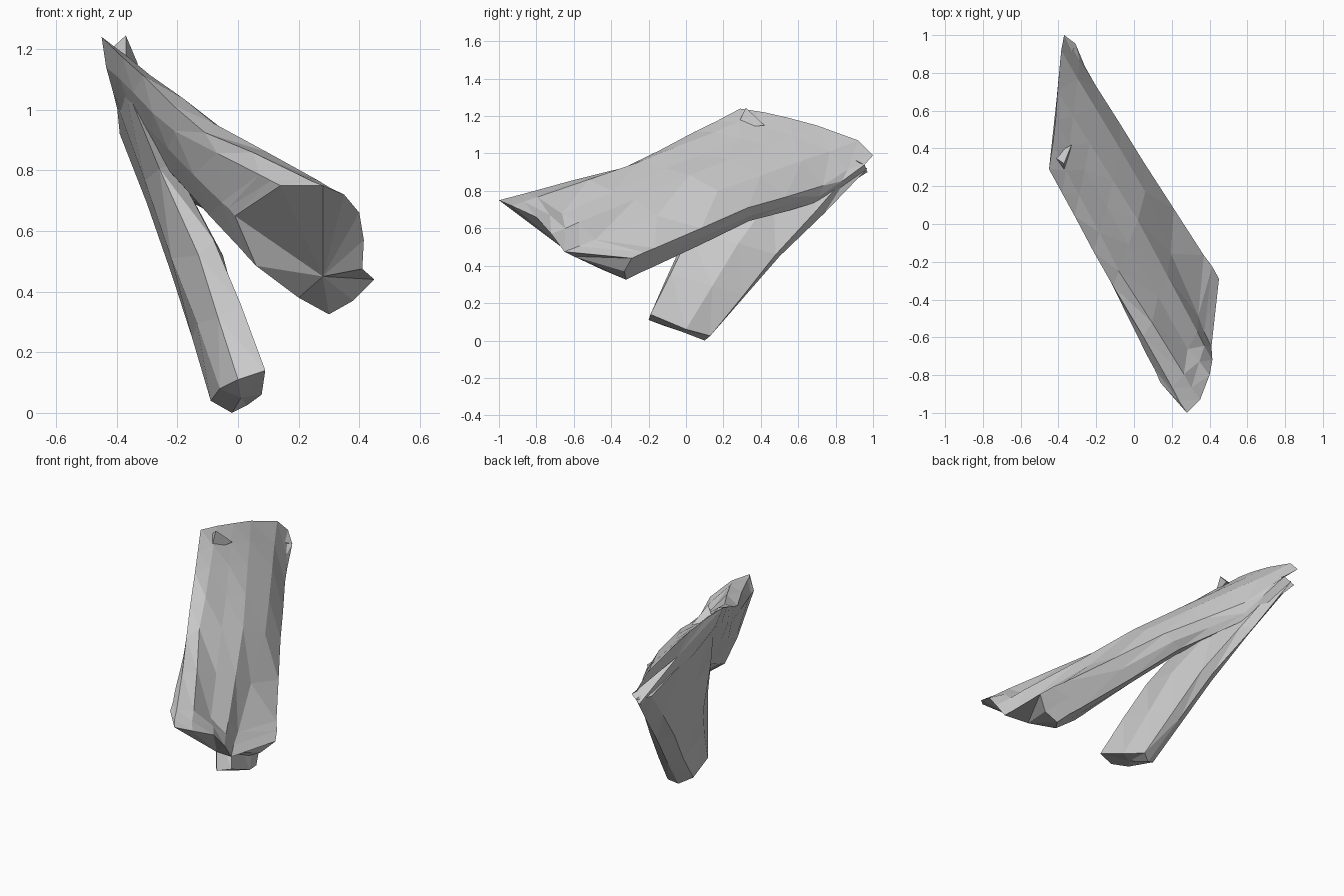
import bpy, bmesh, random
from mathutils import Vector

if "Cube" in bpy.data.objects:
    bpy.data.objects.remove(bpy.data.objects["Cube"])

random.seed(4)


def loft(name, rings, tip_a, tip_b, steps=2, jitter=0.005):
    """Skin matching rings with faceted triangles; close both ends with a fan."""
    full = []
    for a, b in zip(rings, rings[1:]):
        for s in range(steps):
            ring = [Vector(p).lerp(Vector(q), s / steps) for p, q in zip(a, b)]
            if s:
                ring = [p + Vector([random.uniform(-jitter, jitter) for _ in range(3)])
                        for p in ring]
            full.append(ring)
    full.append([Vector(p) for p in rings[-1]])
    bm = bmesh.new()
    vs = [[bm.verts.new(p) for p in ring] for ring in full]
    n = len(vs[0])
    for r0, r1 in zip(vs, vs[1:]):
        for i in range(n):
            bm.faces.new((r0[i], r0[(i + 1) % n], r1[(i + 1) % n], r1[i]))
    for ring, tip in ((vs[0], tip_a), (vs[-1], tip_b)):
        c = bm.verts.new(tip)
        for i in range(n):
            bm.faces.new((ring[i], ring[(i + 1) % n], c))
    bmesh.ops.triangulate(bm, faces=bm.faces[:])
    return finish(name, bm)


def finish(name, bm):
    bmesh.ops.recalc_face_normals(bm, faces=bm.faces[:])
    me = bpy.data.meshes.new(name)
    bm.to_mesh(me)
    bm.free()
    ob = bpy.data.objects.new(name, me)
    bpy.context.collection.objects.link(ob)
    return ob


def between(a, b, t, moves):
    """Ring part way between two rings, with some points moved."""
    ring = [Vector(p).lerp(Vector(q), t) for p, q in zip(a, b)]
    for i, d in moves.items():
        ring[i] += Vector(d)
    return ring


# Long leaning slab: thick front end, waist, thin back edge
slab_front = [(.28, -1, .75), (.35, -.93, .72), (.40, -.80, .66), (.415, -.72, .57),
              (.41, -.65, .475), (.45, -.29, .44), (.38, -.33, .37), (.30, -.32, .325),
              (.20, -.45, .38), (.06, -.45, .485), (-.01, -.47, .65), (.14, -.84, .75)]
slab_mid = [(-.11, -.33, .925), (-.08, -.25, .955), (-.03, -.11, .92), (.02, .02, .885),
            (.06, .17, .80), (.05, .33, .71), (.0, .35, .67), (-.05, .34, .64),
            (-.12, .22, .68), (-.20, .10, .77), (-.23, 0, .87), (-.21, -.13, .93)]
slab_back = [(-.45, .29, 1.24), (-.43, .42, 1.22), (-.415, .55, 1.19), (-.405, .70, 1.15),
             (-.385, .92, 1.07), (-.37, 1, .99), (-.31, .955, .94), (-.37, .97, .90),
             (-.385, .85, .94), (-.395, .65, .99), (-.41, .48, 1.05), (-.435, .35, 1.14)]
# Groove behind the front rim, sagging lower edge near the back
slab_groove = between(slab_front, slab_mid, .2, {2: (-.03, 0, -.035)})
slab_sag = between(slab_mid, slab_back, .6, {
    5: (0, 0, -.05), 6: (-.03, 0, -.06), 7: (0, 0, -.05), 8: (0, 0, -.04)})
loft("leaning_slab", [slab_front, slab_groove, slab_mid, slab_sag, slab_back],
     (.28, -.60, .45), (-.41, .66, 1.08))

# Supporting slab from the ground up to the back edge
leg_base = [(0, -.20, .11), (.09, -.19, .14), (.078, 0, .06), (.03, .13, .025),
            (-.02, .10, .0), (-.09, .06, .04), (-.06, -.12, .08)]
leg_mid = [(-.13, -.02, .52), (-.08, .02, .57), (-.05, .28, .52), (-.10, .48, .46),
           (-.16, .50, .45), (-.22, .42, .46), (-.22, .15, .51)]
leg_top = [(-.38, .28, 1.10), (-.35, .40, 1.08), (-.33, .65, 1.03), (-.32, .90, .93),
           (-.35, .97, .92), (-.39, .88, .92), (-.40, .58, 1.02)]
loft("support_slab", [leg_base, leg_mid, leg_top], (.01, -.03, .05), (-.37, .68, 1.03))

# Broken chip on the upper corner
bm = bmesh.new()
for p in [(-.37, .27, 1.14), (-.33, .42, 1.15), (-.37, .32, 1.245), (-.43, .36, 1.19)]:
    bm.verts.new(p)
bmesh.ops.convex_hull(bm, input=bm.verts[:])
finish("corner_chip", bm)
